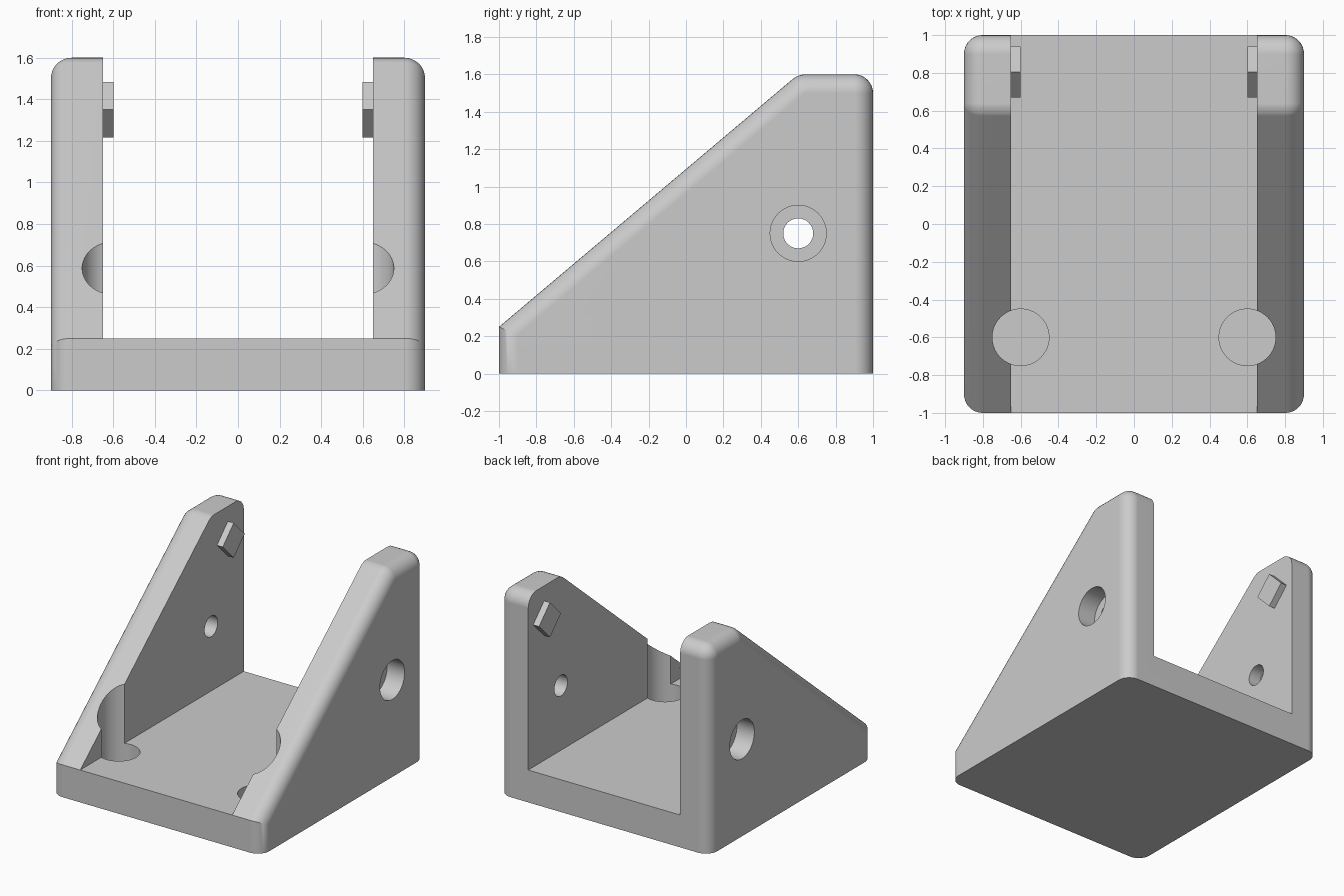
import bpy, bmesh, math
from mathutils import Matrix, Vector

cube = bpy.data.objects.get("Cube")
if cube:
    bpy.data.objects.remove(cube, do_unlink=True)

W, L, H, BASE, INNER, R = 0.9, 1.0, 1.6, 0.25, 0.65, 0.1

grey = bpy.data.materials.new("light_grey")
grey.use_nodes = True
grey.diffuse_color = (0.6, 0.6, 0.6, 1)
for node in grey.node_tree.nodes:
    if node.type == "BSDF_PRINCIPLED":
        node.inputs["Base Color"].default_value = (0.6, 0.6, 0.6, 1)


def make_object(name, bm):
    bmesh.ops.recalc_face_normals(bm, faces=bm.faces[:])
    mesh = bpy.data.meshes.new(name)
    bm.to_mesh(mesh)
    bm.free()
    mesh.materials.append(grey)
    ob = bpy.data.objects.new(name, mesh)
    bpy.context.collection.objects.link(ob)
    return ob


def box(name, centre, size, turn=0):
    bm = bmesh.new()
    bmesh.ops.create_cube(bm, size=1)
    bm.transform(Matrix.Translation(centre) @ Matrix.Rotation(turn, 4, "X")
                 @ Matrix.Diagonal((*size, 1)))
    return make_object(name, bm)


def rod(name, start, end, radius):
    start, end = Vector(start), Vector(end)
    axis = end - start
    bm = bmesh.new()
    bmesh.ops.create_cone(bm, cap_ends=True, segments=64, radius1=radius,
                          radius2=radius, depth=axis.length)
    bm.transform(Matrix.Translation((start + end) / 2)
                 @ axis.to_track_quat("Z", "Y").to_matrix().to_4x4())
    return make_object(name, bm)


def activate(ob):
    bpy.ops.object.select_all(action="DESELECT")
    ob.select_set(True)
    bpy.context.view_layer.objects.active = ob


def cut(ob, cutter):
    cutter.hide_render = True
    activate(ob)
    mod = ob.modifiers.new("cut", "BOOLEAN")
    mod.operation, mod.solver, mod.object = "DIFFERENCE", "EXACT", cutter
    bpy.ops.object.modifier_apply(modifier=mod.name)
    bpy.data.objects.remove(cutter, do_unlink=True)


# Sloped solid: side profile extruded across the width
bm = bmesh.new()
profile = [(-L, 0), (L, 0), (L, H), (0.6, H), (-L, BASE)]
face = bm.faces.new([bm.verts.new((-W, y, z)) for y, z in profile])
ext = bmesh.ops.extrude_face_region(bm, geom=[face])
bmesh.ops.translate(bm, vec=(2 * W, 0, 0),
                    verts=[v for v in ext["geom"] if isinstance(v, bmesh.types.BMVert)])
bmesh.ops.recalc_face_normals(bm, faces=bm.faces[:])


def bevel(test, offset, segments):
    edges = [e for e in bm.edges if test(*[v.co for v in e.verts])]
    bmesh.ops.bevel(bm, geom=edges, offset=offset, offset_type="OFFSET",
                    segments=segments, profile=0.5, affect="EDGES", clamp_overlap=False)


def spans(a, b, y):
    return abs(a.x - b.x) > 1 and min(a.z, b.z) > 1.5 and abs(a.y - y) < 0.01


# Round the upper corners of the profile, then the outer rim
bevel(lambda a, b: spans(a, b, L), R, 8)
bevel(lambda a, b: spans(a, b, 0.6), 0.036, 4)
bevel(lambda a, b: abs(a.x - b.x) < 0.01 and max(a.z, b.z) > 0.01, R * 0.985, 8)
bracket = make_object("bracket", bm)

# Channel between the two side walls
cut(bracket, box("channel", (0, 0, BASE + 1), (2 * INNER, 3, 2)))

# Screw holes with counterbores in the base and the walls
for side in (-1, 1):
    for y, top in ((-0.6, 1.0), (0.6, 0.56)):
        x = side * 0.6
        cut(bracket, rod("base_hole", (x, y, -0.1), (x, y, 0.3), 0.08))
        cut(bracket, rod("base_counterbore", (x, y, 0.1), (x, y, top), 0.15))
    cut(bracket, rod("wall_hole", (side * 0.5, 0.6, 0.75), (side, 0.6, 0.75), 0.08))
    cut(bracket, rod("wall_counterbore", (side * 0.75, 0.6, 0.75), (side, 0.6, 0.75), 0.15))

activate(bracket)
bpy.ops.object.shade_smooth_by_angle(angle=math.radians(30))
normals = bracket.modifiers.new("even_shading", "WEIGHTED_NORMAL")
normals.keep_sharp = True

# Diamond pegs on the inner faces of the walls
for side, label in ((-1, "right"), (1, "left")):
    box(label + "_peg", (side * 0.63, 0.805, 1.35), (0.06, 0.19, 0.19), math.radians(45))
